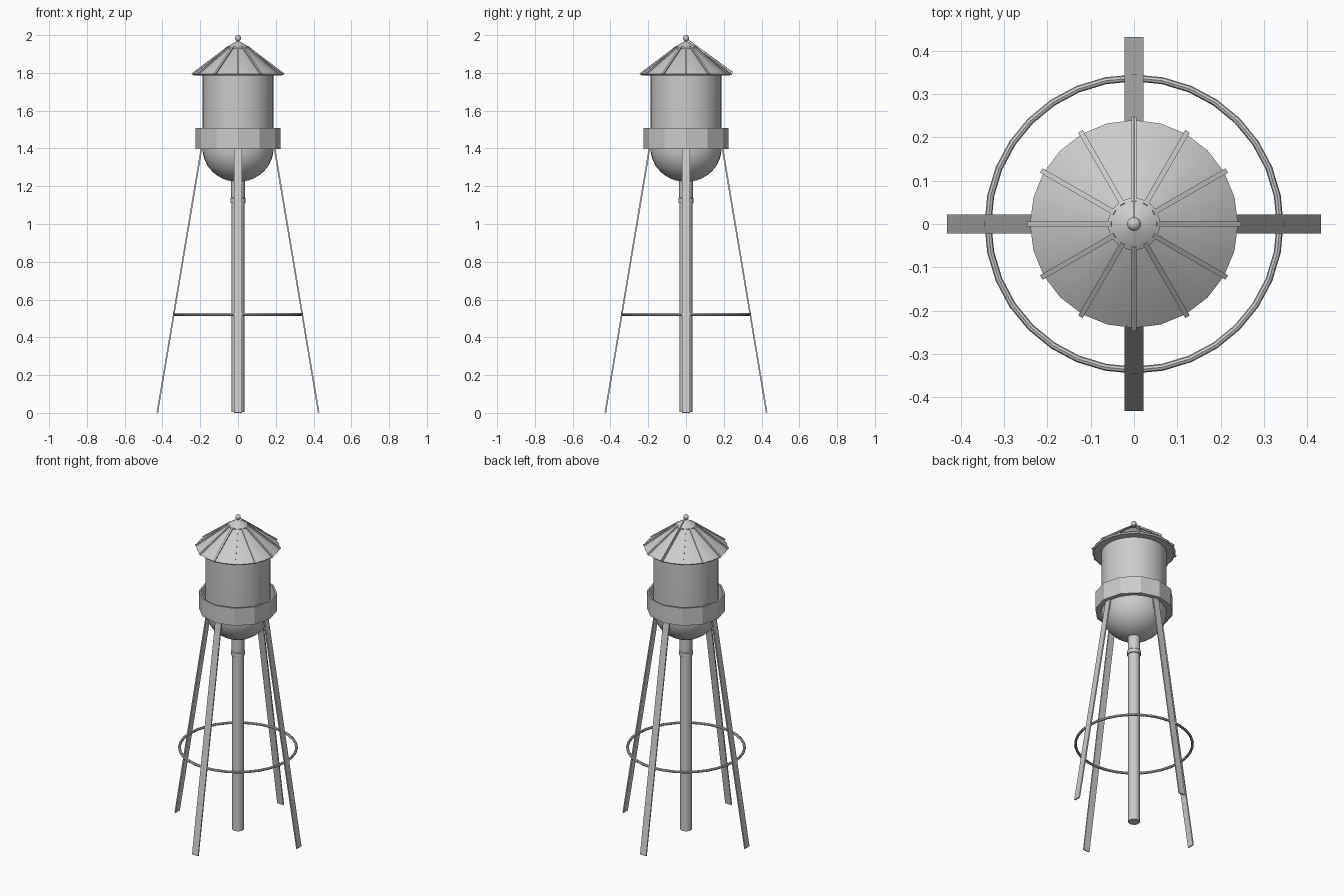
import bpy, math
from math import sin, cos, pi
from mathutils import Vector

cube = bpy.data.objects.get("Cube")
if cube:
    bpy.data.objects.remove(cube)

metal = bpy.data.materials.new("grey_metal")
metal.use_nodes = True
GREY = (0.6, 0.6, 0.6, 1)
metal.diffuse_color = GREY
metal.node_tree.nodes["Principled BSDF"].inputs["Base Color"].default_value = GREY


def finish(obj, name, smooth=True):
    obj.name = name
    obj.data.materials.append(metal)
    bpy.ops.object.select_all(action="DESELECT")
    obj.select_set(True)
    bpy.context.view_layer.objects.active = obj
    if smooth:
        bpy.ops.object.shade_smooth_by_angle(angle=math.radians(32))
    return obj


def lathe(name, profile, sides, smooth=True, closed=False):
    """Revolve (radius, z) points, listed bottom to top on the outside, about z."""
    verts, rings, faces = [], [], []
    for r, z in profile:
        start = len(verts)
        if r == 0:
            verts.append((0, 0, z))
            rings.append([start] * sides)
        else:
            for i in range(sides):
                a = 2 * pi * i / sides
                verts.append((r * cos(a), r * sin(a), z))
            rings.append(list(range(start, start + sides)))
    pairs = list(zip(rings, rings[1:]))
    if closed:
        pairs.append((rings[-1], rings[0]))
    for low, high in pairs:
        for i in range(sides):
            j = (i + 1) % sides
            quad = [low[i], low[j], high[j], high[i]]
            faces.append(list(dict.fromkeys(quad)))
    mesh = bpy.data.meshes.new(name)
    mesh.from_pydata(verts, [], faces)
    obj = bpy.data.objects.new(name, mesh)
    bpy.context.collection.objects.link(obj)
    return finish(obj, name, smooth)


def bar(name, start, end, width, thickness, angle):
    """Flat bar between two (radius, z) points, turned about z to the angle."""
    a, b = Vector((start[0], 0, start[1])), Vector((end[0], 0, end[1]))
    along = (b - a).normalized()
    side = Vector((0, width / 2, 0))
    depth = along.cross(Vector((0, 1, 0))) * thickness / 2
    verts = []
    for p in (a, b):
        for s, d in ((-1, -1), (1, -1), (1, 1), (-1, 1)):
            v = p + side * s + depth * d
            verts.append((v.x * cos(angle) - v.y * sin(angle),
                          v.x * sin(angle) + v.y * cos(angle), v.z))
    faces = [(3, 2, 1, 0), (4, 5, 6, 7)]
    faces += [(i, (i + 1) % 4, (i + 1) % 4 + 4, i + 4) for i in range(4)]
    mesh = bpy.data.meshes.new(name)
    mesh.from_pydata(verts, [], faces)
    mesh.validate()
    obj = bpy.data.objects.new(name, mesh)
    bpy.context.collection.objects.link(obj)
    # Consistent outward normals
    finish(obj, name, False)
    bpy.ops.object.mode_set(mode="EDIT")
    bpy.ops.mesh.select_all(action="SELECT")
    bpy.ops.mesh.normals_make_consistent(inside=False)
    bpy.ops.object.mode_set(mode="OBJECT")
    return obj


# Tank with a round bowl below
TANK_R, BOWL_Z, BOWL_H = 0.188, 1.4, 0.177
bowl = [(TANK_R * sin(t * pi / 20), BOWL_Z - BOWL_H * cos(t * pi / 20)) for t in range(10)]
lathe("tank", bowl + [(TANK_R, BOWL_Z), (TANK_R, 1.8)], 32)

# Balcony: faceted parapet and floor
lathe("balcony_wall", [(0.216, 1.398), (0.226, 1.398), (0.226, 1.508), (0.216, 1.508)],
      12, smooth=False, closed=True)
lathe("balcony_floor", [(0.18, 1.402), (0.218, 1.402), (0.218, 1.412), (0.18, 1.412)],
      12, smooth=False, closed=True)

# Conical roof, cap and ball finial
lathe("roof", [(0, 1.79), (0.232, 1.786), (0.24, 1.794), (0.055, 1.934), (0, 1.95)], 24)
lathe("roof_cap", [(0, 1.926), (0.06, 1.928), (0.06, 1.936), (0.012, 1.966), (0, 1.967)], 24)
lathe("finial_post", [(0.006, 1.95), (0.006, 1.98)], 10)
bpy.ops.mesh.primitive_uv_sphere_add(segments=16, ring_count=10, radius=0.016, location=(0, 0, 1.984))
finish(bpy.context.object, "finial_ball")

# Roof ribs
for i in range(12):
    bar("roof_rib", (0.05, 1.939), (0.244, 1.792), 0.012, 0.01, i * pi / 6)

# Thin rod above the roof at the back
bar("roof_rod", (0.012, 1.975), (0.248, 1.802), 0.005, 0.004, pi / 2)

# Centre pipe with collar
lathe("centre_pipe", [(0, 0.005), (0.034, 0.005), (0.034, 1.26)], 20)
lathe("pipe_collar", [(0.033, 1.112), (0.04, 1.112), (0.04, 1.135), (0.036, 1.14), (0.036, 1.25)], 20)

# Four flat legs
for i in range(4):
    bar("leg", (0.427, 0.001), (0.193, 1.402), 0.043, 0.008, i * pi / 2)

# Bracing ring
bpy.ops.mesh.primitive_torus_add(major_segments=32, minor_segments=8, major_radius=0.337,
                                 minor_radius=0.008, location=(0, 0, 0.522))
finish(bpy.context.object, "bracing_ring")
